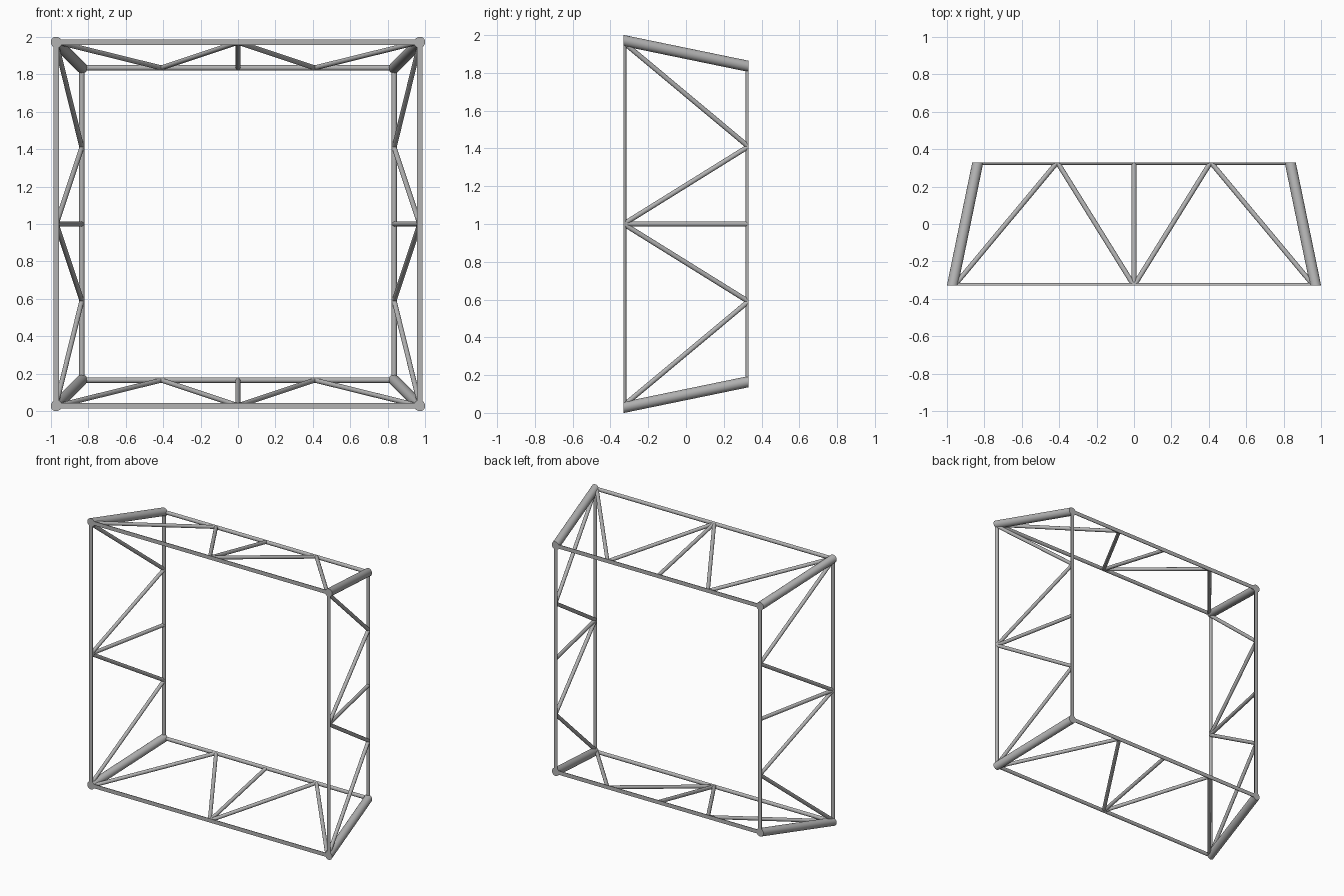
import bpy, bmesh, math
from mathutils import Vector, Matrix

cube = bpy.data.objects.get("Cube")
if cube:
    bpy.data.objects.remove(cube, do_unlink=True)

# Main sizes
DEPTH = 0.33      # half depth: all tubes are trimmed flush at y = -DEPTH and +DEPTH
FRONT = 0.971     # half width of the front square
BACK = 0.835      # half width of the back square
NODE = 0.41       # brace joints on the back rails
CORNER_R, RAIL_R, BRACE_R = 0.029, 0.0145, 0.013

grey = bpy.data.materials.new("steel_grey")
grey.use_nodes = True
colour = (0.45, 0.45, 0.45, 1)
grey.diffuse_color = colour
grey.node_tree.nodes["Principled BSDF"].inputs["Base Color"].default_value = colour


def front(x):
    return Vector((x, -DEPTH, FRONT))


def back(x):
    return Vector((x, DEPTH, BACK))


def tube(name, start, end, radius, turn, extend=0.0):
    """Round bar between two points, trimmed flat at the front and back planes."""
    axis = end - start
    start, end = start - axis * extend, end + axis * extend
    place = Matrix.Translation((start + end) / 2) @ axis.to_track_quat('Z', 'Y').to_matrix().to_4x4()
    bm = bmesh.new()
    bmesh.ops.create_cone(bm, cap_ends=True, segments=24, radius1=radius, radius2=radius,
                          depth=(end - start).length, matrix=place)
    for side in (-1, 1):
        bmesh.ops.bisect_plane(bm, geom=bm.verts[:] + bm.edges[:] + bm.faces[:], dist=1e-6,
                               plane_co=(0, side * DEPTH, 0), plane_no=(0, side, 0),
                               clear_outer=True)
        bmesh.ops.holes_fill(bm, edges=[e for e in bm.edges if e.is_boundary], sides=0)
    bmesh.ops.recalc_face_normals(bm, faces=bm.faces[:])
    bm.transform(Matrix.Translation((0, 0, 1)) @ Matrix.Rotation(turn, 4, 'Y'))
    mesh = bpy.data.meshes.new(name)
    bm.to_mesh(mesh)
    bm.free()
    mesh.materials.append(grey)
    obj = bpy.data.objects.new(name, mesh)
    bpy.context.collection.objects.link(obj)
    bpy.ops.object.select_all(action='DESELECT')
    obj.select_set(True)
    bpy.context.view_layer.objects.active = obj
    bpy.ops.object.shade_smooth_by_angle(angle=math.radians(30))


# Four identical truss sides turned around the depth axis
for i, side in enumerate(("top", "left", "bottom", "right")):
    turn = i * math.pi / 2
    tube(side + "_corner_tube", front(FRONT), back(BACK), CORNER_R, turn, 0.1)
    tube(side + "_front_rail", front(-FRONT), front(FRONT), RAIL_R, turn)
    tube(side + "_back_rail", back(-BACK), back(BACK), RAIL_R, turn)
    tube(side + "_middle_strut", front(0), back(0), BRACE_R, turn, 0.1)
    for s in (-1, 1):
        tube(side + "_outer_brace", front(s * (FRONT - 0.01)), back(s * NODE), BRACE_R, turn, 0.1)
        tube(side + "_inner_brace", front(0), back(s * NODE), BRACE_R, turn, 0.1)
